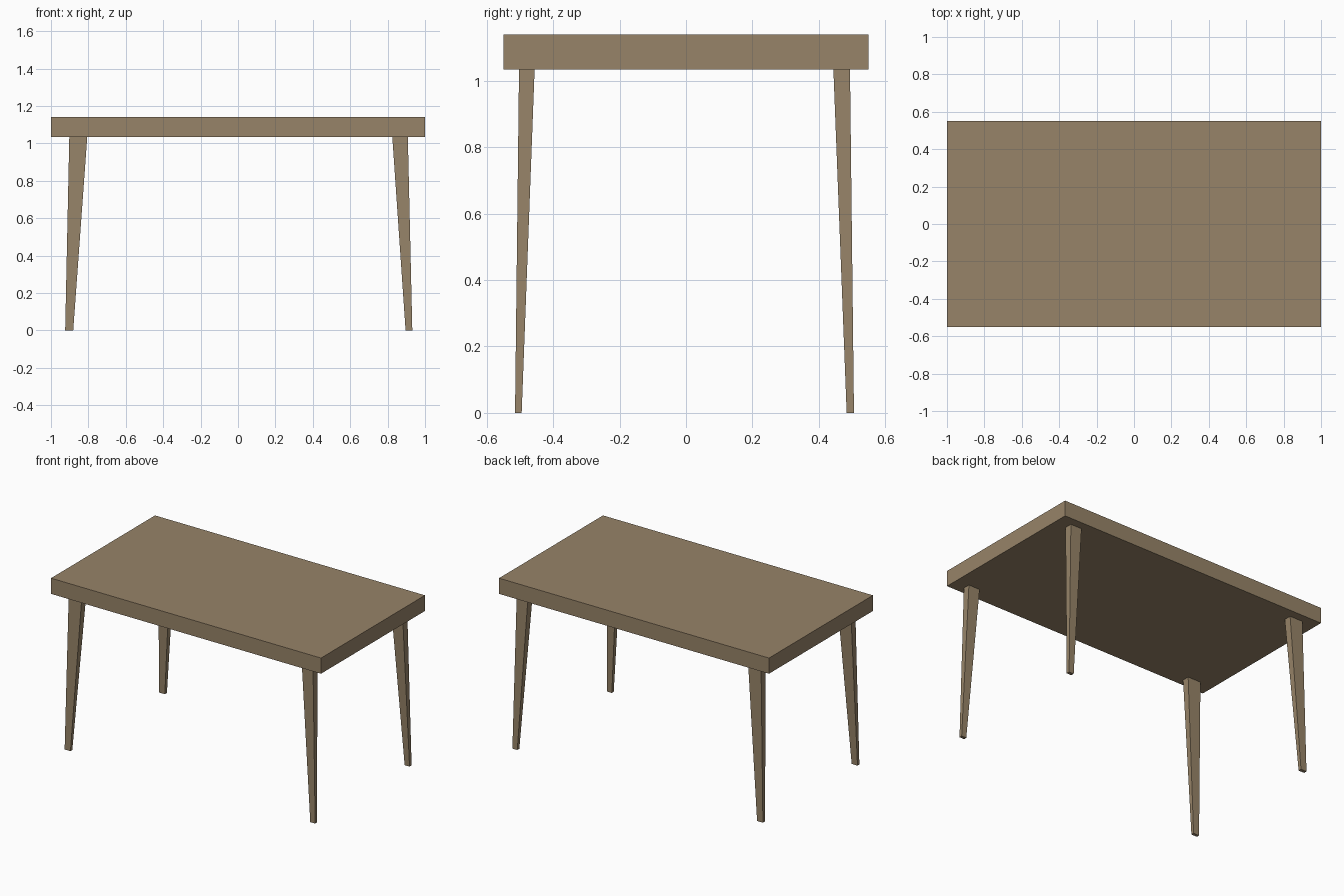
import bpy, bmesh

if "Cube" in bpy.data.objects:
    bpy.data.objects.remove(bpy.data.objects["Cube"])

wood = bpy.data.materials.new("wood")
wood.diffuse_color = (0.31, 0.23, 0.14, 1)
wood.use_nodes = True
wood.node_tree.nodes["Principled BSDF"].inputs["Base Color"].default_value = wood.diffuse_color

UNDERSIDE, TOP = 1.035, 1.14


def tapered_box(name, low, high, z0, z1):
    """Box between two rectangles given as (x0, x1, y0, y1)."""
    bm = bmesh.new()
    rings = []
    for (x0, x1, y0, y1), z in ((low, z0), (high, z1)):
        rings.append([bm.verts.new((x, y, z))
                      for x, y in ((x0, y0), (x1, y0), (x1, y1), (x0, y1))])
    a, b = rings
    bm.faces.new(a[::-1])
    bm.faces.new(b)
    for i in range(4):
        j = (i + 1) % 4
        bm.faces.new((a[i], a[j], b[j], b[i]))
    mesh = bpy.data.meshes.new(name)
    bm.to_mesh(mesh)
    bm.free()
    mesh.materials.append(wood)
    obj = bpy.data.objects.new(name, mesh)
    bpy.context.collection.objects.link(obj)


# Table top
slab = (-1, 1, -0.55, 0.55)
tapered_box("table_top", slab, slab, UNDERSIDE, TOP)

# Splayed, tapered legs: (foot range), (head range) along each axis
sides = {"left": ((-0.924, -0.881), (-0.902, -0.806)),
         "right": ((0.896, 0.932), (0.825, 0.908))}
ends = {"front": ((-0.515, -0.495), (-0.503, -0.456)),
        "back": ((0.484, 0.506), (0.444, 0.494))}
for end, (y_foot, y_head) in ends.items():
    for side, (x_foot, x_head) in sides.items():
        tapered_box(f"{end}_{side}_leg", x_foot + y_foot, x_head + y_head,
                    0, UNDERSIDE)
